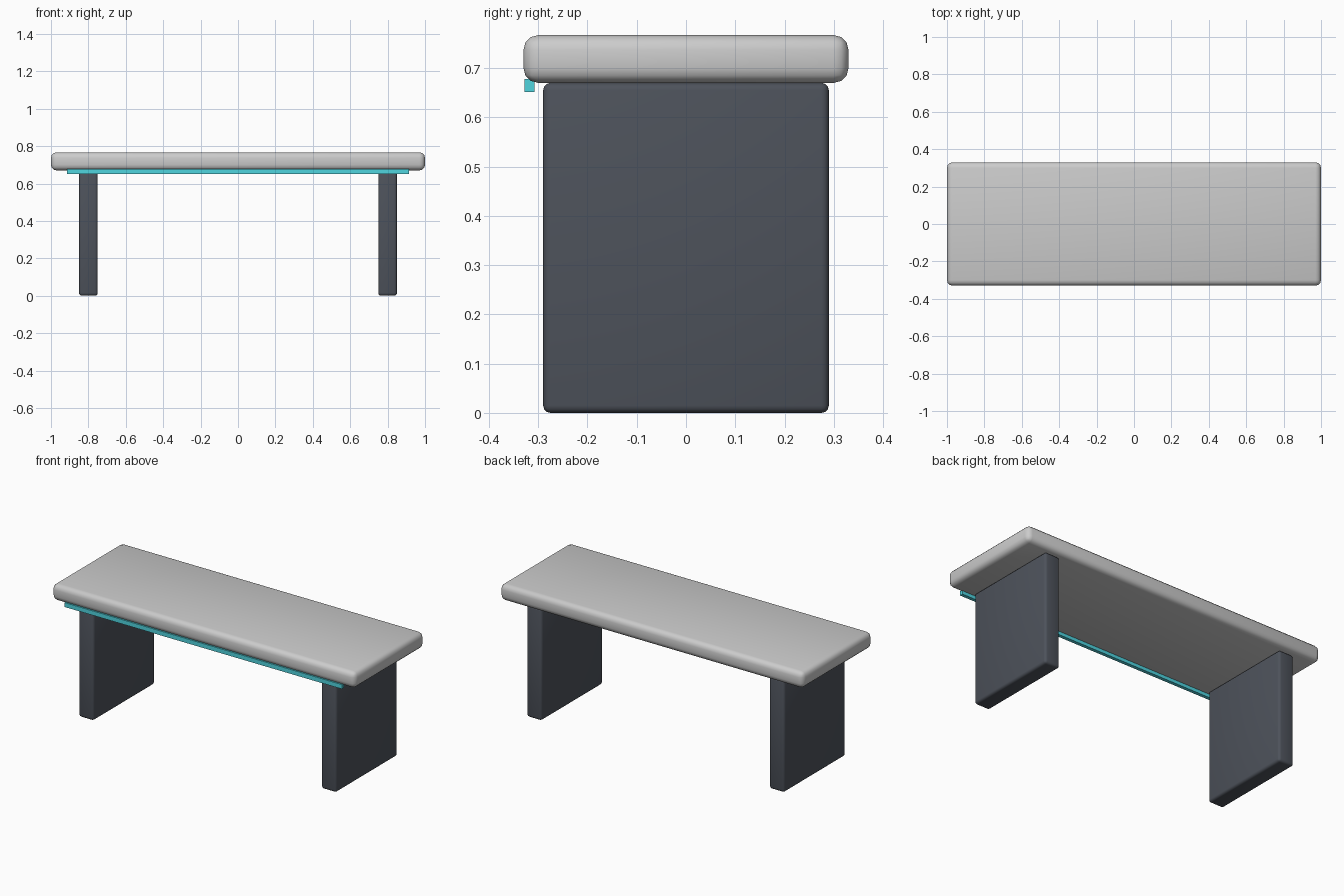
import bpy
from math import radians

if "Cube" in bpy.data.objects:
    bpy.data.objects.remove(bpy.data.objects["Cube"])


def material(name, rgb):
    m = bpy.data.materials.new(name)
    m.diffuse_color = (*rgb, 1)
    m.use_nodes = True
    m.node_tree.nodes["Principled BSDF"].inputs["Base Color"].default_value = m.diffuse_color
    return m


def box(name, lo, hi, mat=None, bevel=0, segments=3):
    centre = [(a + b) / 2 for a, b in zip(lo, hi)]
    bpy.ops.mesh.primitive_cube_add(size=1, location=centre)
    ob = bpy.context.object
    ob.name = name
    ob.scale = [b - a for a, b in zip(lo, hi)]
    bpy.ops.object.transform_apply(location=False, rotation=False, scale=True)
    if mat:
        ob.data.materials.append(mat)
    if bevel:
        mod = ob.modifiers.new("rounded_edges", 'BEVEL')
        mod.width = bevel
        mod.segments = segments
        bpy.ops.object.modifier_apply(modifier=mod.name)
        bpy.ops.object.shade_smooth_by_angle(angle=radians(40))
    return ob


dark = material("dark_panel", (0.075, 0.085, 0.105))
glow = material("cyan_light", (0.08, 0.66, 0.74))

# Thick rounded tabletop
box("tabletop", (-1, -0.33, 0.67), (1, 0.33, 0.767), bevel=0.03)

# Slab legs at both ends
for side, x in (("left", -0.8), ("right", 0.8)):
    box(side + "_leg", (x - 0.05, -0.29, 0), (x + 0.05, 0.29, 0.67), dark, bevel=0.015)

# Light strip under the front edge
box("light_strip", (-0.915, -0.328, 0.652), (0.915, -0.308, 0.678), glow)
